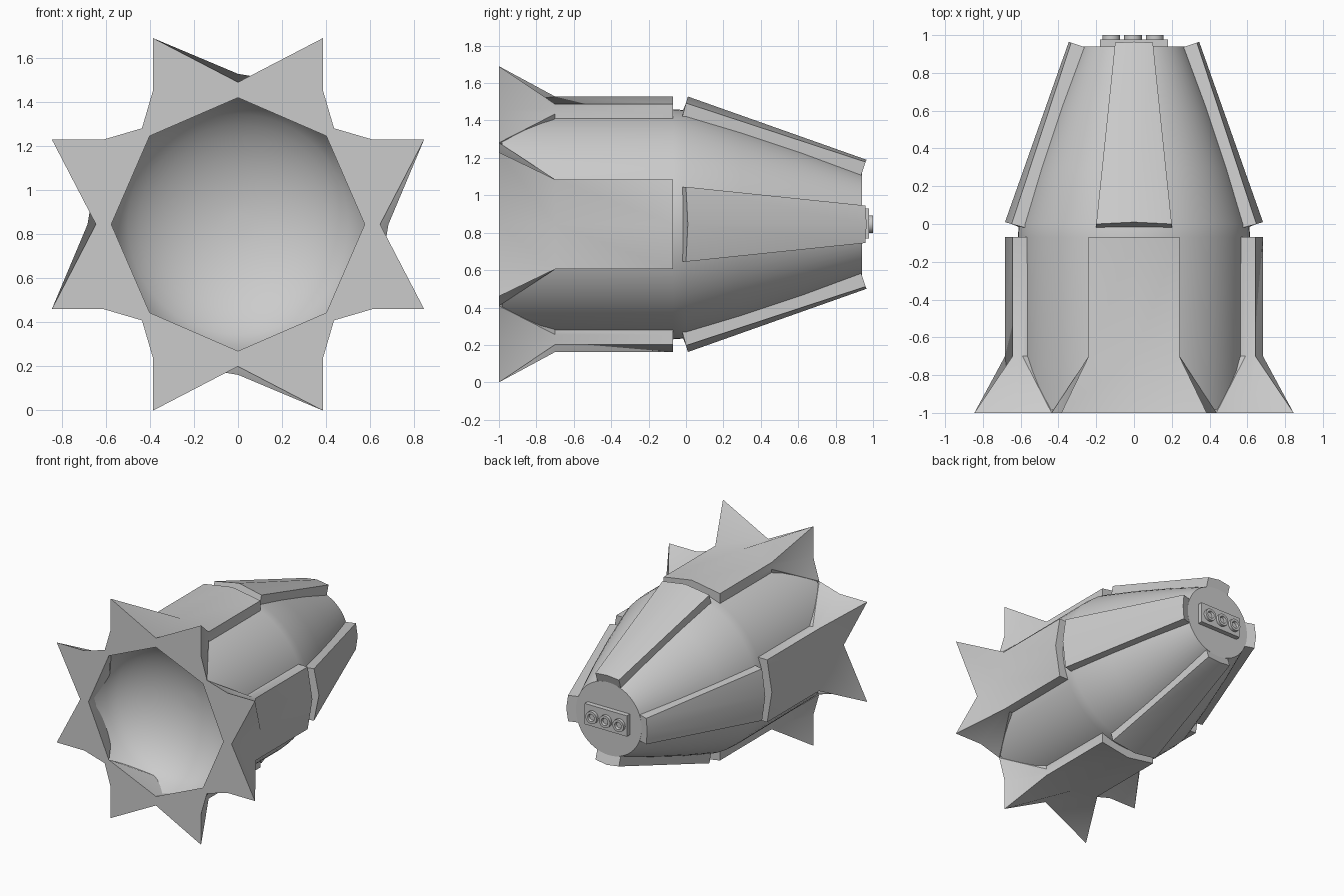
import bpy, bmesh
from math import sin, cos, pi, sqrt

if "Cube" in bpy.data.objects:
    bpy.data.objects.remove(bpy.data.objects["Cube"])

CZ = 0.845  # height of the long axis


def finish(name, bm, angle=30):
    bmesh.ops.remove_doubles(bm, verts=bm.verts, dist=1e-5)
    bmesh.ops.recalc_face_normals(bm, faces=bm.faces)
    me = bpy.data.meshes.new(name)
    bm.to_mesh(me)
    bm.free()
    ob = bpy.data.objects.new(name, me)
    bpy.context.collection.objects.link(ob)
    bpy.ops.object.select_all(action='DESELECT')
    ob.select_set(True)
    bpy.context.view_layer.objects.active = ob
    bpy.ops.object.shade_smooth_by_angle(angle=angle * pi / 180)
    return ob


def skin(bm, rings):
    for a, b in zip(rings, rings[1:]):
        n = len(a)
        for i in range(n):
            j = (i + 1) % n
            bm.faces.new((a[i], a[j], b[j], b[i]))


def lathe(name, profile, n=64, x0=0.0):
    """Spin (y, radius) points around the y axis; the ends are capped."""
    bm = bmesh.new()
    rings = [[bm.verts.new((x0 + r * cos(2 * pi * i / n), y, CZ + r * sin(2 * pi * i / n)))
              for i in range(n)] for y, r in profile]
    skin(bm, rings)
    bm.faces.new(rings[0])
    bm.faces.new(rings[-1])
    return finish(name, bm)


def plate(name, sections, turn):
    """Loft half sections of (x, y, radius), mirrored in x, turned about the axis."""
    c, s = cos(turn), sin(turn)
    bm = bmesh.new()
    rings = []
    for half in sections:
        full = half + [(-x, y, r) for x, y, r in reversed(half[1:-1])]
        rings.append([bm.verts.new((x * c + r * s, y, CZ - x * s + r * c)) for x, y, r in full])
    skin(bm, rings)
    bm.faces.new(rings[0])
    bm.faces.new(rings[-1])
    return finish(name, bm)


# Body shell: hollow bowl at the front, straight drum, tapered nose
R, DEPTH = 0.6, 0.42
bowl = [(-0.985 + DEPTH * sqrt(1 - (k / 12) ** 2), R * k / 12) for k in range(1, 13)]
outer = [(-0.985, 0.61), (-0.07, 0.615), (0.0, 0.61), (0.3, 0.515), (0.62, 0.403), (0.94, 0.28)]
lathe("body", bowl + outer)

# Flared fins: a point at each front corner, narrow plate behind
fin = [[(0, -1, 0.645), (0.385, -1, 0.845), (0.385, -1, 0.61), (0.436, -1, 0.436),
        (0.403, -1, 0.4), (0, -1, 0.575)]]
for y in (-0.7, -0.07):
    fin.append([(0, y, 0.683), (0.24, y, 0.643), (0.24, y, 0.62), (0.24, y, 0.59),
                (0.24, y, 0.565), (0, y, 0.6)])

# Tapered nose plates with ends cut square to the slope
nose = [[(0, 0.01, 0.683), (0.2, 0.0, 0.648), (0.2, -0.02, 0.575), (0, -0.02, 0.6)],
        [(0, 0.965, 0.345), (0.1, 0.96, 0.333), (0.1, 0.937, 0.262), (0, 0.937, 0.272)]]

for q, side in enumerate(("top", "right", "bottom", "left")):
    plate("fin_" + side, fin, q * pi / 2)
    plate("nose_plate_" + side, nose, q * pi / 2)

# Port panel on the nose
bm = bmesh.new()
bmesh.ops.create_cube(bm, size=1)
for v in bm.verts:
    v.co = (v.co.x * 0.36, 0.955 + v.co.y * 0.045, CZ + 0.005 + v.co.z * 0.16)
finish("port_panel", bm)

# Three ring-shaped ports
for i, x in enumerate((-0.12, -0.005, 0.11)):
    lathe("port_%d" % (i + 1),
          [(0.96, 0.047), (1.0, 0.047), (1.0, 0.028), (0.982, 0.024)], 24, x)
